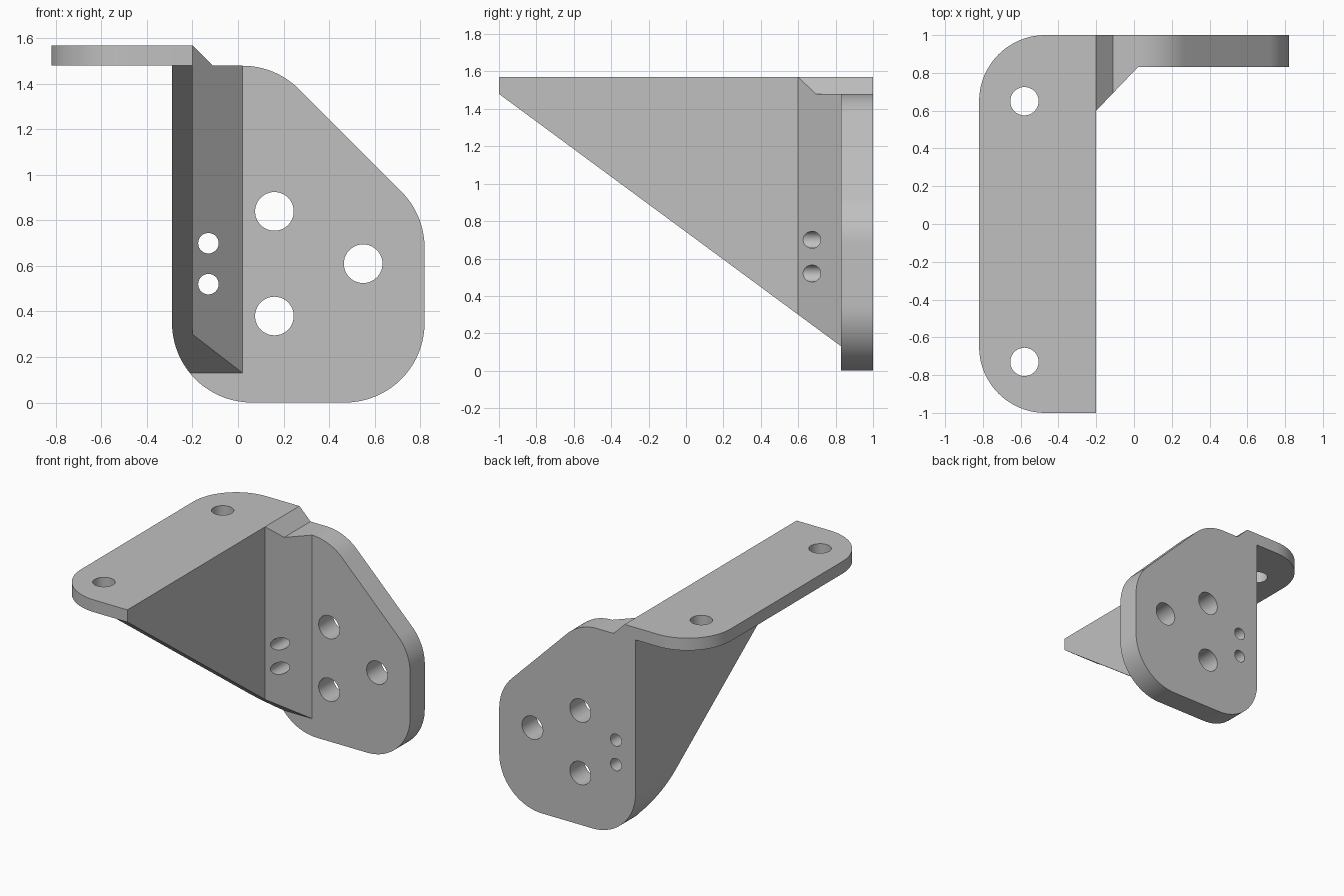
import bpy, bmesh
from math import cos, sin, radians
from mathutils import Vector

cube = bpy.data.objects.get("Cube")
if cube:
    bpy.data.objects.remove(cube, do_unlink=True)

# Main dimensions
LEFT, WEB, RIGHT = -0.29, -0.20, 0.82
FRONT, BACK, PLATE_Y = -1.0, 1.0, 0.83
TOP, SHELF = 1.57, 1.48
R = 0.35

steel = bpy.data.materials.new("plain grey steel")
steel.use_nodes = True
grey = (0.53, 0.53, 0.53, 1)
steel.diffuse_color = grey
steel.node_tree.nodes["Principled BSDF"].inputs["Base Color"].default_value = grey


def arc(cx, cy, r, start, end, steps=20):
    """Points on an arc, angles in degrees."""
    angles = [radians(start + (end - start) * i / steps) for i in range(steps + 1)]
    return [(cx + r * cos(a), cy + r * sin(a)) for a in angles]


def prism(name, points, axis, low, high):
    """Extrude a flat outline along one axis."""
    place = {"x": lambda u, v, d: (d, u, v),
             "y": lambda u, v, d: (u, d, v),
             "z": lambda u, v, d: (u, v, d)}[axis]
    bm = bmesh.new()
    face = bm.faces.new([bm.verts.new(place(u, v, low)) for u, v in points])
    swept = bmesh.ops.extrude_face_region(bm, geom=[face])["geom"]
    bmesh.ops.translate(bm, vec=Vector(place(0, 0, high - low)),
                        verts=[g for g in swept if isinstance(g, bmesh.types.BMVert)])
    bmesh.ops.recalc_face_normals(bm, faces=bm.faces[:])
    mesh = bpy.data.meshes.new(name)
    bm.to_mesh(mesh)
    bm.free()
    mesh.materials.append(steel)
    obj = bpy.data.objects.new(name, mesh)
    bpy.context.collection.objects.link(obj)
    return obj


def combine(obj, other, operation):
    """Apply an exact boolean and discard the second solid."""
    mod = obj.modifiers.new(operation.lower(), "BOOLEAN")
    mod.operation, mod.solver, mod.object = operation, "EXACT", other
    bpy.context.view_layer.objects.active = obj
    bpy.ops.object.modifier_apply(modifier=mod.name)
    bpy.data.objects.remove(other, do_unlink=True)


def drill(obj, u, v, r, axis, low, high):
    hole = prism("drill", arc(u, v, r, 0, 351, 39), axis, low, high)
    combine(obj, hole, "DIFFERENCE")


# Front outline: rounded plate with a bevelled step up to the flange
outline = (arc(LEFT + R, R, R, 180, 270) + arc(RIGHT - R, R, R, 270, 360)
           + arc(RIGHT - R, 0.68, R, 0, 45) + arc(0.02, 1.13, R, 45, 90)
           + [(-0.11, SHELF), (WEB, TOP), (LEFT, TOP)])
bracket = prism("angle_bracket", outline, "y", PLATE_Y, BACK)

# Sloping web with a diagonal corner block, trimmed to the front outline
web = prism("web", [(LEFT, FRONT), (WEB, FRONT), (WEB, 0.60), (0.02, PLATE_Y),
                    (0.02, BACK), (LEFT, BACK)], "z", -0.1, TOP)
slope = prism("slope", [(FRONT, TOP), (FRONT, SHELF), (PLATE_Y, 0.13),
                        (BACK, 0.13), (BACK, TOP)], "x", -1, 1)
combine(web, slope, "INTERSECT")
combine(web, prism("trim", outline, "y", FRONT - 0.1, BACK), "INTERSECT")
combine(bracket, web, "UNION")

# Top flange with two rounded outer corners
flange = prism("flange", [(WEB, FRONT), (WEB, BACK)]
               + arc(-RIGHT + R, BACK - R, R, 90, 180)
               + arc(-RIGHT + R, FRONT + R, R, 180, 270), "z", SHELF, TOP)
combine(bracket, flange, "UNION")

# Bolt holes: three large and two small through the plate, two in the flange
for x, z in [(0.16, 0.84), (0.16, 0.38), (0.55, 0.61)]:
    drill(bracket, x, z, 0.085, "y", 0.7, 1.1)
for z in (0.70, 0.52):
    drill(bracket, -0.13, z, 0.045, "y", 0.5, 1.1)
for y in (0.65, -0.73):
    drill(bracket, -0.58, y, 0.075, "z", 1.4, 1.7)

# Merge flat faces and shade the curves smoothly
bm = bmesh.new()
bm.from_mesh(bracket.data)
bmesh.ops.remove_doubles(bm, verts=bm.verts[:], dist=0.0001)
bmesh.ops.dissolve_limit(bm, angle_limit=radians(0.5), verts=bm.verts[:], edges=bm.edges[:])
bm.to_mesh(bracket.data)
bm.free()
bpy.ops.object.select_all(action="DESELECT")
bracket.select_set(True)
bpy.context.view_layer.objects.active = bracket
bpy.ops.object.shade_smooth_by_angle(angle=radians(30))
